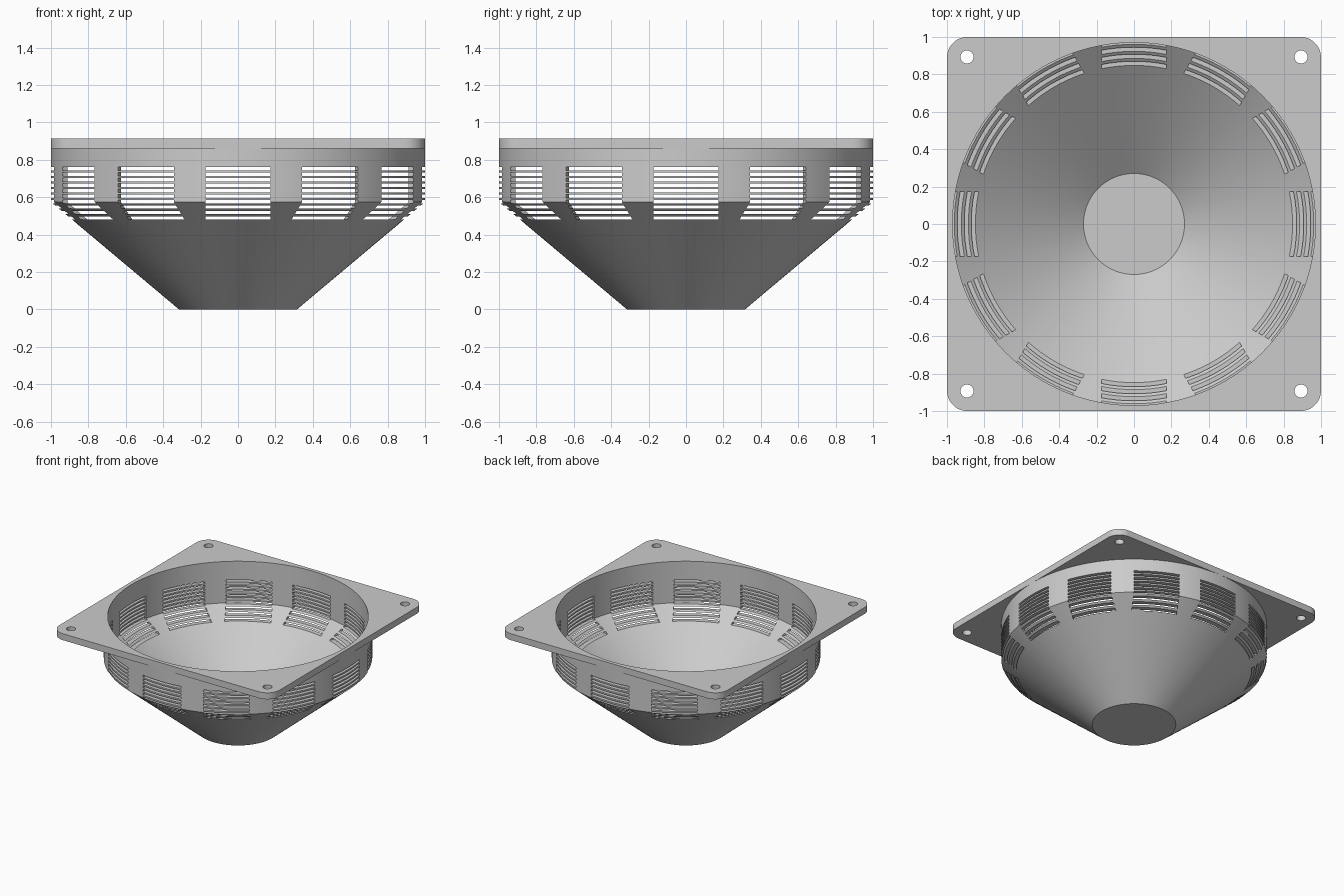
import bpy, bmesh, math
from mathutils import Matrix, Vector

cube = bpy.data.objects.get("Cube")
if cube:
    bpy.data.objects.remove(cube)

GREY = (0.6, 0.6, 0.6, 1)
grey = bpy.data.materials.new("light_grey")
grey.use_nodes = True
grey.diffuse_color = GREY
grey.node_tree.nodes["Principled BSDF"].inputs["Base Color"].default_value = GREY

SEGMENTS = 128
WALL = 0.97            # inner radius of the bowl
RIM, TOP = 0.862, 0.915


def make(name, bm):
    bmesh.ops.recalc_face_normals(bm, faces=bm.faces)
    mesh = bpy.data.meshes.new(name)
    bm.to_mesh(mesh)
    bm.free()
    mesh.materials.append(grey)
    obj = bpy.data.objects.new(name, mesh)
    bpy.context.collection.objects.link(obj)
    return obj


def revolve(bm, profile):
    verts = [bm.verts.new((r, 0, z)) for r, z in profile]
    edges = [bm.edges.new(pair) for pair in zip(verts, verts[1:])]
    bmesh.ops.spin(bm, geom=verts + edges, axis=(0, 0, 1), cent=(0, 0, 0),
                   angle=math.tau, steps=SEGMENTS, use_merge=True)
    bmesh.ops.remove_doubles(bm, verts=bm.verts, dist=1e-5)


def cylinder(bm, x, y, radius, segments):
    bmesh.ops.create_cone(bm, cap_ends=True, segments=segments, radius1=radius,
                          radius2=radius, depth=0.4,
                          matrix=Matrix.Translation((x, y, TOP)))


def cut(obj, cutter):
    cutter.hide_render = True
    mod = obj.modifiers.new("cut", "BOOLEAN")
    mod.operation = "DIFFERENCE"
    mod.solver = "EXACT"
    mod.object = cutter
    bpy.ops.object.select_all(action="DESELECT")
    bpy.context.view_layer.objects.active = obj
    obj.select_set(True)
    bpy.ops.object.modifier_apply(modifier=mod.name)
    bpy.data.objects.remove(cutter)
    bpy.ops.object.shade_smooth_by_angle(angle=math.radians(25))


# Funnel-shaped bowl with a closed floor
bm = bmesh.new()
revolve(bm, [(0, 0), (0.315, 0), (1, 0.575), (1, RIM),
             (WALL, RIM), (WALL, 0.575), (0.27, 0.03), (0, 0.03)])
bowl = make("vented_bowl", bm)

# Twelve stacks of horizontal vent slots
bm = bmesh.new()
for group in range(12):
    turn = Matrix.Rotation(group * math.tau / 12, 4, "Z")
    for row in range(10):
        place = Matrix.Translation((0.95, 0, 0.4885 + 0.0293 * row))
        size = Matrix.Diagonal((0.36, 0.345, 0.017, 1))
        bmesh.ops.create_cube(bm, size=1, matrix=turn @ place @ size)
cut(bowl, make("slot_cutter", bm))

# Square mounting plate with rounded corners
bm = bmesh.new()
bmesh.ops.create_cube(bm, size=1,
                      matrix=Matrix.Translation((0, 0, (RIM + TOP) / 2))
                      @ Matrix.Diagonal((2, 2, TOP - RIM, 1)))
corners = [e for e in bm.edges
           if abs((e.verts[0].co - e.verts[1].co).normalized().z) > 0.9]
bmesh.ops.bevel(bm, geom=corners, offset=0.11, segments=12, profile=0.5,
                affect="EDGES")
plate = make("mounting_plate", bm)

# Central opening and four screw holes
bm = bmesh.new()
cylinder(bm, 0, 0, WALL, SEGMENTS)
for x in (-1, 1):
    for y in (-1, 1):
        cylinder(bm, x * 0.893, y * 0.893, 0.035, 32)
cut(plate, make("hole_cutter", bm))
